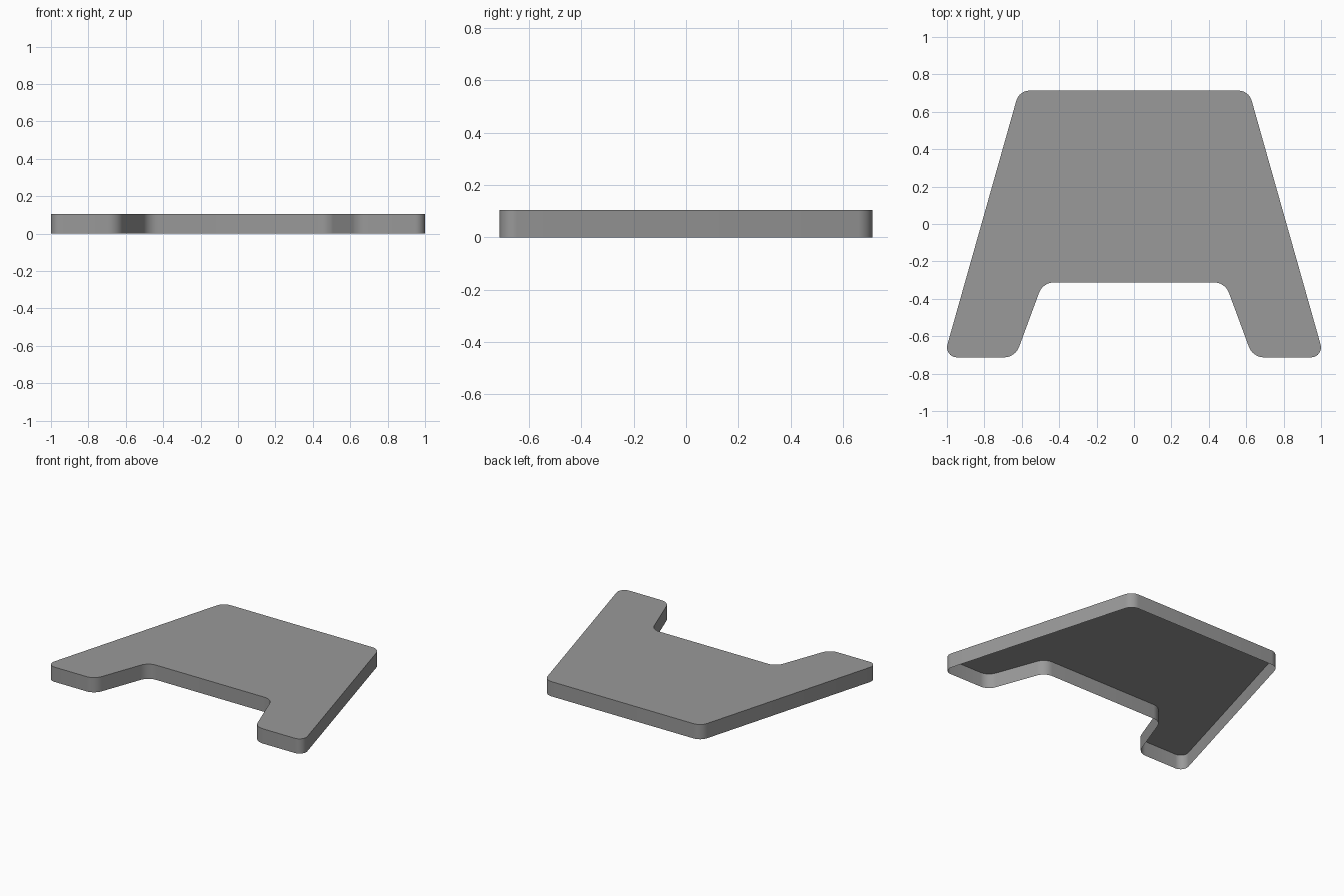
import bpy, bmesh, math
from mathutils import Vector

if "Cube" in bpy.data.objects:
    bpy.data.objects.remove(bpy.data.objects["Cube"])

HEIGHT = 0.105
STEPS = 8

# Right half of the outline: sharp corner x, y, and rounding distance
half = [
    (0.487, -0.312, 0.06),
    (0.635, -0.713, 0.06),
    (1.017, -0.713, 0.07),
    (0.614, 0.713, 0.055),
]
corners = half + [(-x, y, t) for x, y, t in reversed(half)]


def rounded(corners):
    """Replace every corner with a tangent circular arc."""
    pts = []
    for i, (x, y, t) in enumerate(corners):
        p = Vector((x, y))
        a = (Vector(corners[i - 1][:2]) - p).normalized()
        b = (Vector(corners[(i + 1) % len(corners)][:2]) - p).normalized()
        half_angle = a.angle(b) / 2
        centre = p + (a + b).normalized() * t / math.cos(half_angle)
        start, end = p + a * t - centre, p + b * t - centre
        turn = start.angle_signed(end)
        for k in range(STEPS + 1):
            ang = math.atan2(start.y, start.x) - turn * k / STEPS
            pts.append(centre + start.length * Vector((math.cos(ang), math.sin(ang))))
    return pts


# Thin shell: flat top and side skirt, open underneath
bm = bmesh.new()
outline = rounded(corners)
top = [bm.verts.new((p.x, p.y, HEIGHT)) for p in outline]
bottom = [bm.verts.new((p.x, p.y, 0)) for p in outline]
bm.faces.new(top)
n = len(top)
for i in range(n):
    j = (i + 1) % n
    bm.faces.new((top[j], top[i], bottom[i], bottom[j]))
bm.normal_update()

mesh = bpy.data.meshes.new("tray_panel")
bm.to_mesh(mesh)
bm.free()
panel = bpy.data.objects.new("tray_panel", mesh)
bpy.context.collection.objects.link(panel)

# Dark grey finish
grey = bpy.data.materials.new("dark_grey")
grey.diffuse_color = (0.32, 0.32, 0.32, 1)
grey.use_nodes = True
grey.node_tree.nodes["Principled BSDF"].inputs["Base Color"].default_value = grey.diffuse_color
mesh.materials.append(grey)

# Smooth rounded corners, sharp rim
bpy.context.view_layer.objects.active = panel
panel.select_set(True)
bpy.ops.object.shade_smooth_by_angle(angle=math.radians(30))
